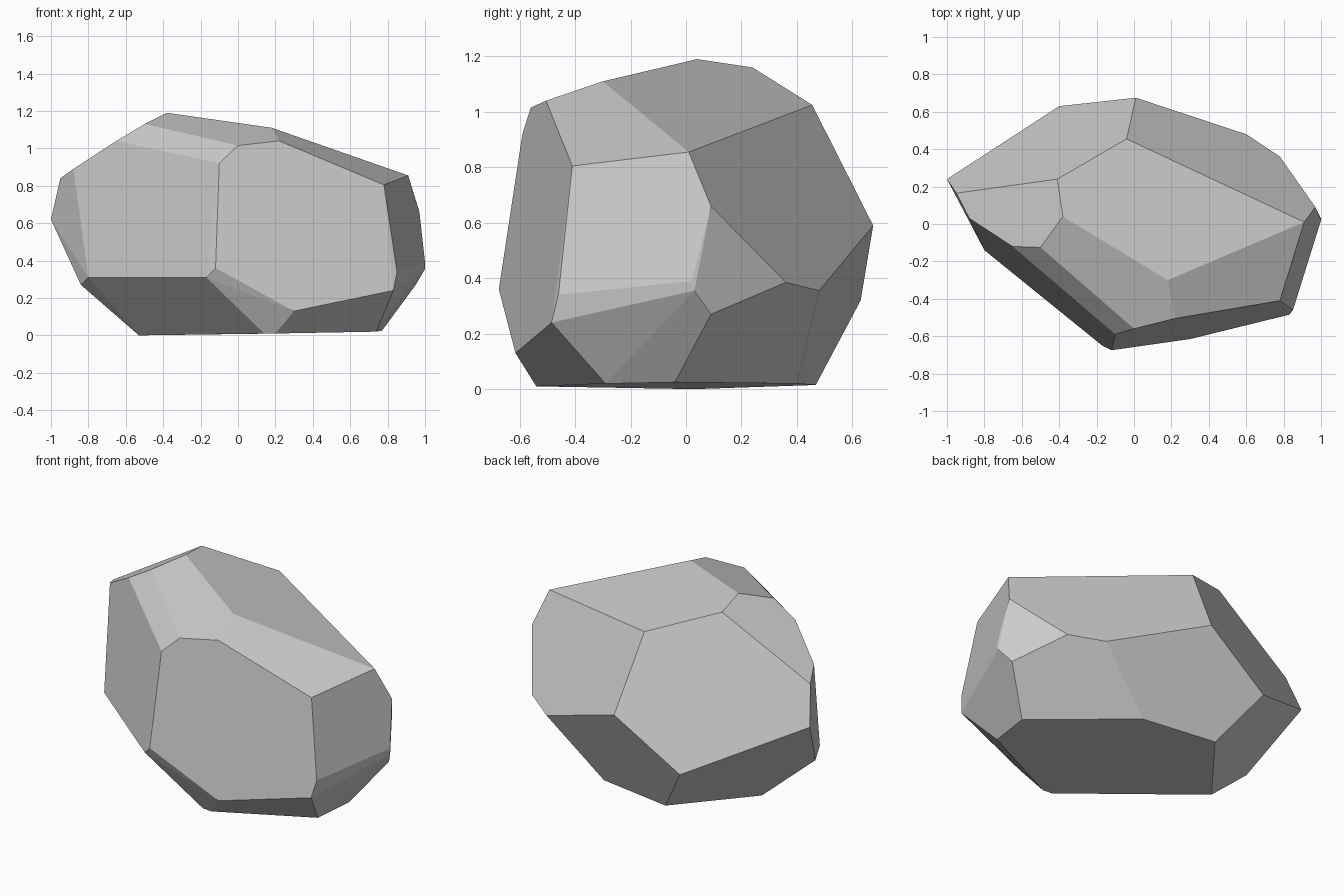
import bpy
import bmesh
from math import radians

cube = bpy.data.objects.get("Cube")
if cube:
    bpy.data.objects.remove(cube, do_unlink=True)

# One plain stone colour
stone = bpy.data.materials.new("pale_grey_stone")
stone.use_nodes = True
colour = (0.6, 0.6, 0.6, 1)
stone.diffuse_color = colour
stone.node_tree.nodes["Principled BSDF"].inputs["Base Color"].default_value = colour

# Corners of the boulder, grouped by level
crown = [(-.38, .04, 1.19), (.18, -.3, 1.11), (-.41, .24, 1.16), (-.5, -.125, 1.13),
         (-.04, .455, 1.025), (.22, -.505, 1.04), (0, -.56, 1.015), (-.65, -.12, 1.04)]
shoulder = [(-.1, -.59, .92), (.91, .01, .855), (.78, -.41, .805), (-.88, .03, .89),
            (-.95, .165, .84), (.97, .09, .66), (-1, .24, .62), (.01, .675, .59)]
waist = [(.85, -.46, .34), (.83, -.485, .24), (-.12, -.675, .36), (-.17, -.65, .31),
         (-.8, -.14, .31), (-.84, -.04, .27), (-.4, .63, .32), (.6, .48, .355),
         (.78, .36, .385), (1, .02, .39), (1, .03, .355), (.95, .09, .27), (.3, -.615, .13)]
base = [(-.53, .03, 0), (.14, -.535, .01), (.2, -.54, .01), (.74, -.29, .02),
        (.77, -.04, .025), (.27, .4, .02), (-.19, .468, .015)]

# Wrap the corners in a hull and merge nearly coplanar triangles into facets
bm = bmesh.new()
for corner in crown + shoulder + waist + base:
    bm.verts.new(corner)
hull = bmesh.ops.convex_hull(bm, input=bm.verts[:])
loose = [v for v in bm.verts if not v.link_faces]
bmesh.ops.delete(bm, geom=loose, context="VERTS")
bmesh.ops.dissolve_limit(bm, angle_limit=radians(4), verts=bm.verts[:], edges=bm.edges[:])
bmesh.ops.recalc_face_normals(bm, faces=bm.faces[:])

mesh = bpy.data.meshes.new("boulder")
bm.to_mesh(mesh)
bm.free()
mesh.materials.append(stone)
boulder = bpy.data.objects.new("boulder", mesh)
bpy.context.collection.objects.link(boulder)
